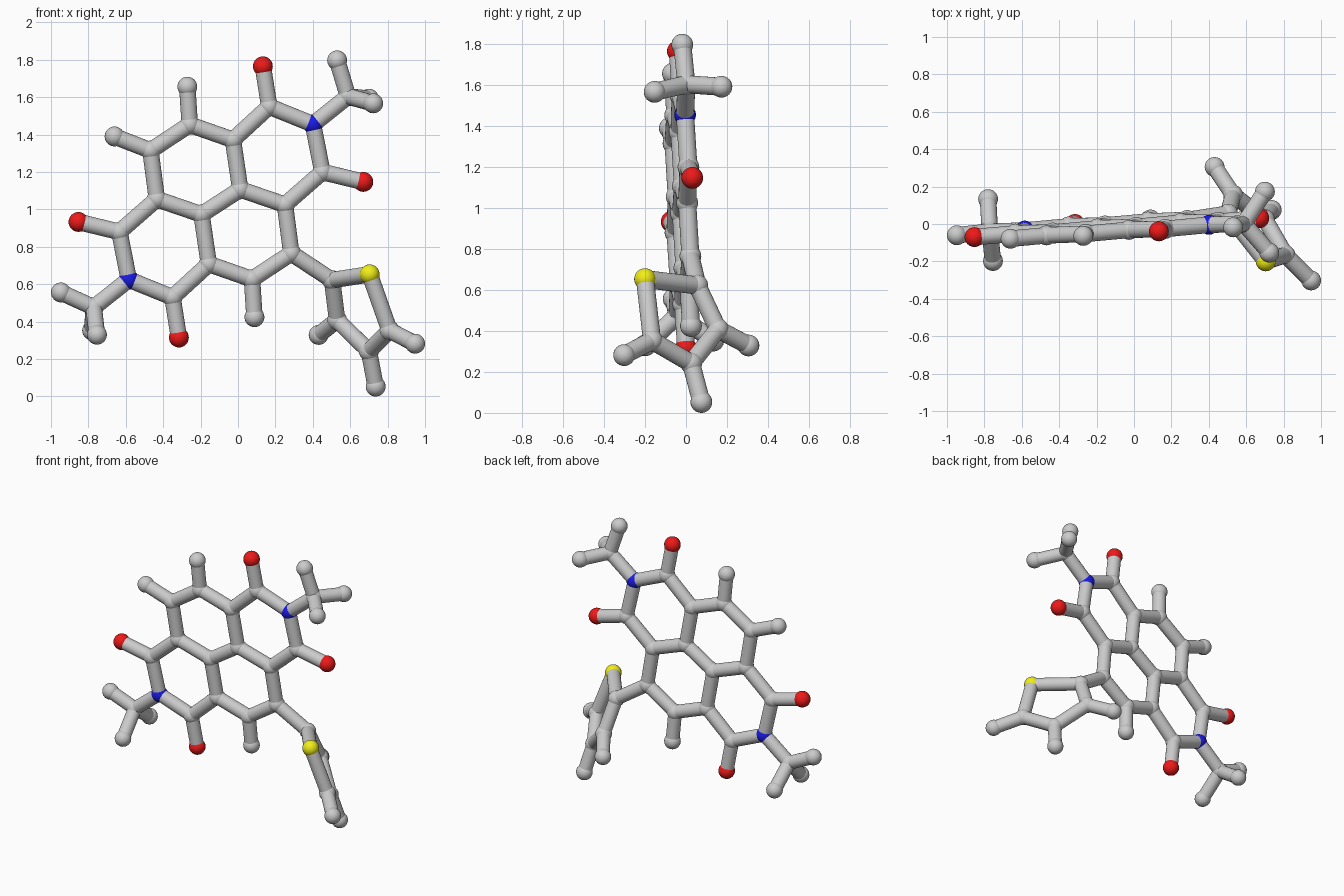
import bpy
from mathutils import Vector

if "Cube" in bpy.data.objects:
    bpy.data.objects.remove(bpy.data.objects["Cube"])

BALL, TUBE = 0.053, 0.044
CX, CZ = -0.0915, 1.04          # point-symmetry centre of the flat core


def plane(x, z):
    """The flat ring core lies in a slightly tilted plane."""
    return Vector((x, 0.039 + 0.073 * x - 0.05 * z, z))


def material(name, rgb):
    m = bpy.data.materials.new(name)
    m.diffuse_color = (*rgb, 1)
    m.use_nodes = True
    m.node_tree.nodes["Principled BSDF"].inputs["Base Color"].default_value = m.diffuse_color
    return m


mats = {
    "oxygen": material("red", (0.85, 0.01, 0.01)),
    "nitrogen": material("blue", (0.01, 0.01, 0.8)),
    "sulfur": material("yellow", (0.88, 0.86, 0.01)),
}
atoms, bonds = {}, []

# Half of the flat core; the other half is turned 180 degrees about the centre
half = {
    "nitrogen": (0.401, 1.455), "oxygen_upper": (0.133, 1.765), "oxygen_side": (0.67, 1.147),
    "carbonyl_upper": (0.167, 1.55), "carbonyl_side": (0.451, 1.2),
    "ring_outer": (-0.027, 1.372), "ring_centre": (0.012, 1.107), "ring_inner": (0.251, 1.025),
    "ring_corner": (0.285, 0.765), "ring_edge": (0.075, 0.627), "hydrogen_edge": (0.088, 0.424),
    "methyl": (0.588, 1.604),
}
half_bonds = [
    ("nitrogen", "carbonyl_upper"), ("carbonyl_upper", "oxygen_upper"),
    ("carbonyl_upper", "ring_outer"), ("ring_outer", "ring_centre"),
    ("ring_centre", "ring_inner"), ("ring_inner", "carbonyl_side"),
    ("carbonyl_side", "oxygen_side"), ("carbonyl_side", "nitrogen"),
    ("nitrogen", "methyl"), ("ring_inner", "ring_corner"),
    ("ring_corner", "ring_edge"), ("ring_edge", "hydrogen_edge"),
]
for name, (x, z) in half.items():
    atoms[name + "_a"] = plane(x, z)
    atoms[name + "_b"] = plane(2 * CX - x, 2 * CZ - z)
for s, t in ("ab", "ba"):
    bonds += [(p + "_" + s, q + "_" + s) for p, q in half_bonds]
    bonds.append(("ring_edge_" + s, "ring_outer_" + t))
bonds.append(("ring_centre_a", "ring_centre_b"))


def attach(parent, name, pos):
    atoms[name] = Vector(pos)
    bonds.append((parent, name))


# Lone hydrogen on the free corner
attach("ring_corner_b", "hydrogen_corner", plane(-0.66, 1.39))

# Methyl hydrogens
methyl_h = {
    "a": [(0.53, -0.018, 1.797), (0.723, -0.153, 1.567), (0.70, 0.173, 1.592)],
    "b": [(-0.947, -0.06, 0.556), (-0.754, -0.198, 0.33), (-0.78, 0.133, 0.353)],
}
for s, pts in methyl_h.items():
    for i, p in enumerate(pts):
        attach("methyl_" + s, f"methyl_hydrogen_{s}{i + 1}", p)

# Five-sided side ring, twisted out of the core plane
attach("ring_corner_a", "side_ring_1", (0.503, 0.055, 0.622))
attach("side_ring_1", "side_ring_2", (0.53, 0.156, 0.408))
attach("side_ring_2", "side_ring_3", (0.70, 0.025, 0.242))
attach("side_ring_3", "side_ring_4", (0.81, -0.166, 0.353))
attach("side_ring_4", "sulfur", (0.704, -0.2, 0.653))
bonds.append(("sulfur", "side_ring_1"))
attach("side_ring_2", "side_hydrogen_1", (0.431, 0.305, 0.329))
attach("side_ring_3", "side_hydrogen_2", (0.736, 0.075, 0.053))
attach("side_ring_4", "side_hydrogen_3", (0.947, -0.302, 0.282))


def finish(obj, name):
    obj.name = name
    bpy.ops.object.shade_smooth_by_angle()


# Balls for the atoms
for name, pos in atoms.items():
    bpy.ops.mesh.primitive_uv_sphere_add(segments=24, ring_count=16, radius=BALL, location=pos)
    ball = bpy.context.object
    mat = mats.get(name.split("_")[0])
    if mat:
        ball.data.materials.append(mat)
    finish(ball, name + "_ball")

# Tubes for the bonds, ending inside the balls
for p, q in bonds:
    a, b = atoms[p], atoms[q]
    d = b - a
    bpy.ops.mesh.primitive_cylinder_add(
        vertices=24, radius=TUBE, depth=d.length, location=(a + b) / 2,
        rotation=d.to_track_quat("Z", "Y").to_euler())
    finish(bpy.context.object, f"bond_{p}_to_{q}")
